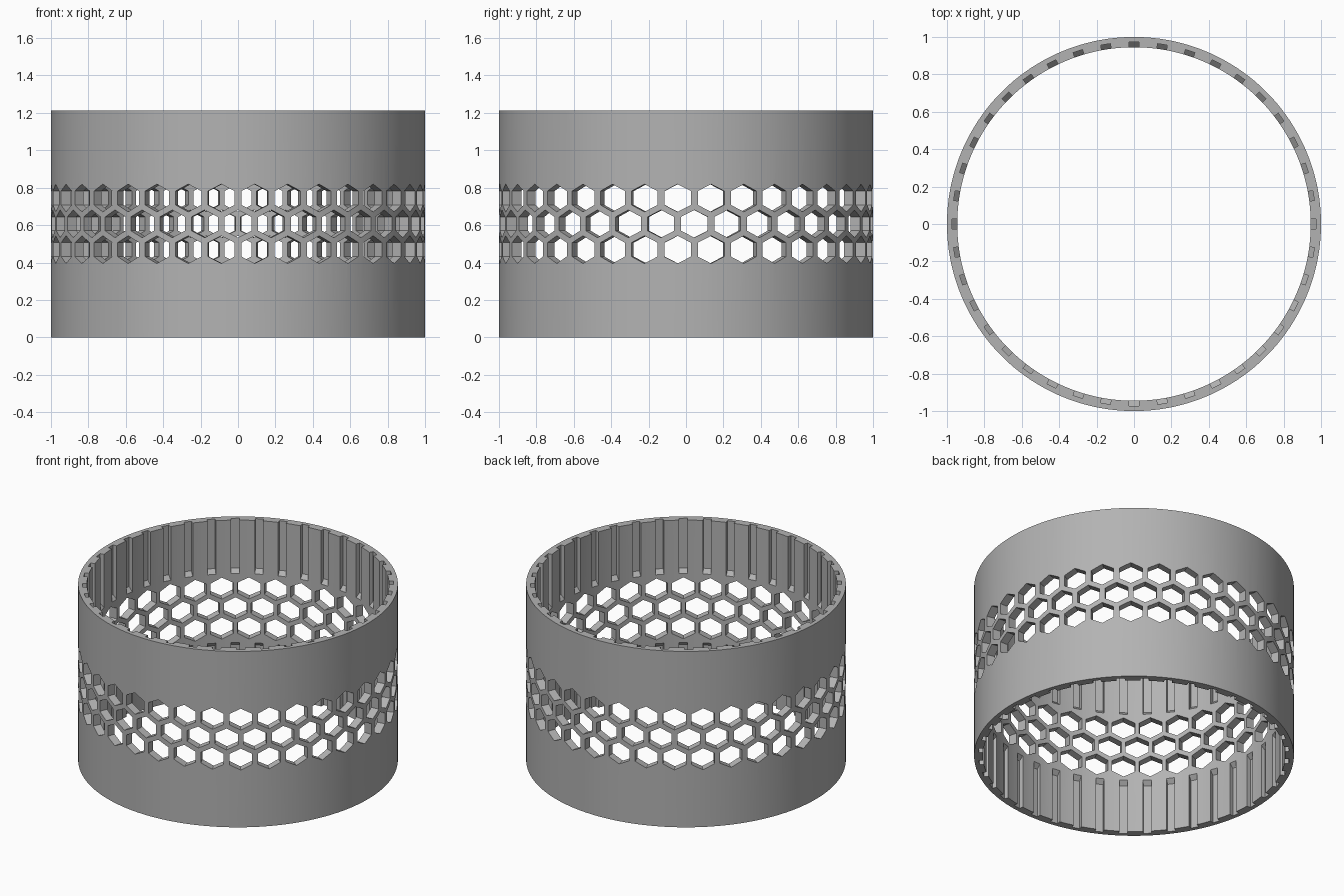
import bpy, bmesh
from math import sin, cos, pi, radians
from mathutils import Matrix, Vector

cube = bpy.data.objects.get("Cube")
if cube:
    bpy.data.objects.remove(cube, do_unlink=True)

HEIGHT, OUTER, INNER = 1.214, 1.0, 0.945
HOLES, SLOTS = 35, 40

grey = bpy.data.materials.new("plain grey")
grey.use_nodes = True
colour = (0.45, 0.45, 0.45, 1)
grey.diffuse_color = colour
grey.node_tree.nodes["Principled BSDF"].inputs["Base Color"].default_value = colour


def make_object(name, bm):
    bmesh.ops.recalc_face_normals(bm, faces=bm.faces)
    mesh = bpy.data.meshes.new(name)
    bm.to_mesh(mesh)
    bm.free()
    mesh.materials.append(grey)
    obj = bpy.data.objects.new(name, mesh)
    bpy.context.collection.objects.link(obj)
    return obj


def prism(bm, start, end):
    """Close two matching loops of points into a solid."""
    a = [bm.verts.new(p) for p in start]
    b = [bm.verts.new(p) for p in end]
    bm.faces.new(a)
    bm.faces.new(b[::-1])
    for i in range(len(a)):
        j = (i + 1) % len(a)
        bm.faces.new((a[i], b[i], b[j], a[j]))


def around(angle, points):
    turn = Matrix.Rotation(angle, 3, 'Z')
    return [turn @ Vector(p) for p in points]


# Plain tube, spun from its rectangular wall section
bm = bmesh.new()
section = [(INNER, 0), (OUTER, 0), (OUTER, HEIGHT), (INNER, HEIGHT)]
verts = [bm.verts.new((r, 0, z)) for r, z in section]
edges = [bm.edges.new((verts[i], verts[(i + 1) % 4])) for i in range(4)]
bmesh.ops.spin(bm, geom=verts + edges, cent=(0, 0, 0), axis=(0, 0, 1),
               angle=2 * pi, steps=180, use_merge=True)
bmesh.ops.remove_doubles(bm, verts=bm.verts, dist=0.0001)
ring = make_object("ring_wall", bm)

# Three staggered rows of hexagonal holes
bm = bmesh.new()
for row in (-1, 0, 1):
    hexagon = [(0.0826 * sin(k * pi / 3), HEIGHT / 2 + row * 0.138 + 0.074 * cos(k * pi / 3))
               for k in range(6)]
    for i in range(HOLES):
        angle = -pi / 2 + (i + 0.5 * abs(row)) * 2 * pi / HOLES
        prism(bm, around(angle, [(0.9, y, z) for y, z in hexagon]),
              around(angle, [(1.1, y, z) for y, z in hexagon]))
hole_cutter = make_object("hole_cutter", bm)

# Inner grooves with sloping ends, open at the top and bottom rims
bm = bmesh.new()
groove = [(0.92, 0.82), (0.972, 0.872), (0.972, 1.3), (0.92, 1.3)]
for side in (groove, [(r, HEIGHT - z) for r, z in groove]):
    for i in range(SLOTS):
        angle = i * 2 * pi / SLOTS
        prism(bm, around(angle, [(r, -0.026, z) for r, z in side]),
              around(angle, [(r, 0.026, z) for r, z in side]))
groove_cutter = make_object("groove_cutter", bm)

# Cut the wall, then drop the cutters
bpy.context.view_layer.objects.active = ring
for cutter in (hole_cutter, groove_cutter):
    cutter.hide_render = True
    mod = ring.modifiers.new("cut", 'BOOLEAN')
    mod.operation = 'DIFFERENCE'
    mod.solver = 'EXACT'
    mod.object = cutter
    bpy.ops.object.modifier_apply(modifier=mod.name)
    bpy.data.objects.remove(cutter, do_unlink=True)

bpy.ops.object.select_all(action='DESELECT')
ring.select_set(True)
bpy.ops.object.shade_smooth_by_angle(angle=radians(20))
